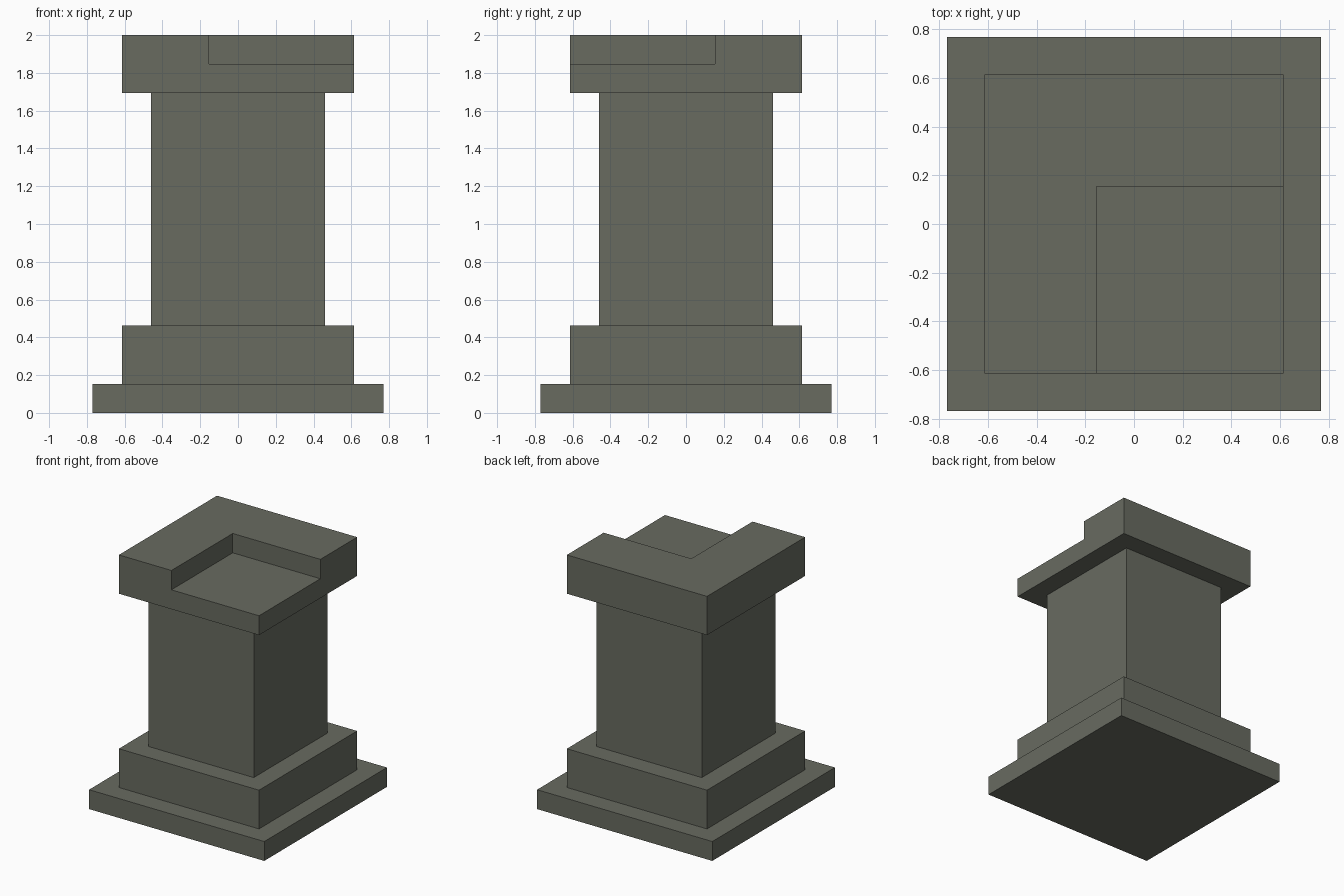
import bpy

default = bpy.data.objects.get("Cube")
if default:
    bpy.data.objects.remove(default, do_unlink=True)

U = 2 / 13  # the pillar is 13 modules tall

stone = bpy.data.materials.new("grey_green_stone")
stone.use_nodes = True
colour = (0.138, 0.146, 0.118, 1)
stone.diffuse_color = colour
stone.node_tree.nodes["Principled BSDF"].inputs["Base Color"].default_value = colour


def block(name, low, high):
    """Box between two corners given in modules."""
    centre = [(a + b) / 2 * U for a, b in zip(low, high)]
    bpy.ops.mesh.primitive_cube_add(size=1, location=centre)
    obj = bpy.context.object
    obj.name = name
    obj.scale = [(b - a) * U for a, b in zip(low, high)]
    bpy.ops.object.transform_apply(location=False, rotation=False, scale=True)
    obj.data.materials.append(stone)
    return obj


def tier(name, half, bottom, top):
    return block(name, (-half, -half, bottom), (half, half, top))


# Stacked square tiers
tier("base_slab", 5, 0, 1)
tier("plinth", 4, 1, 3)
tier("shaft", 3, 3, 11)
cap = tier("cap", 4, 11, 13)

# Corner notch in the cap, open to the front and the left
cutter = block("notch_cutter", (-1, -6, 12), (6, 1, 14))
cutter.hide_render = True
notch = cap.modifiers.new("corner_notch", "BOOLEAN")
notch.operation = "DIFFERENCE"
notch.solver = "EXACT"
notch.object = cutter
bpy.context.view_layer.objects.active = cap
bpy.ops.object.modifier_apply(modifier=notch.name)
bpy.data.objects.remove(cutter, do_unlink=True)
